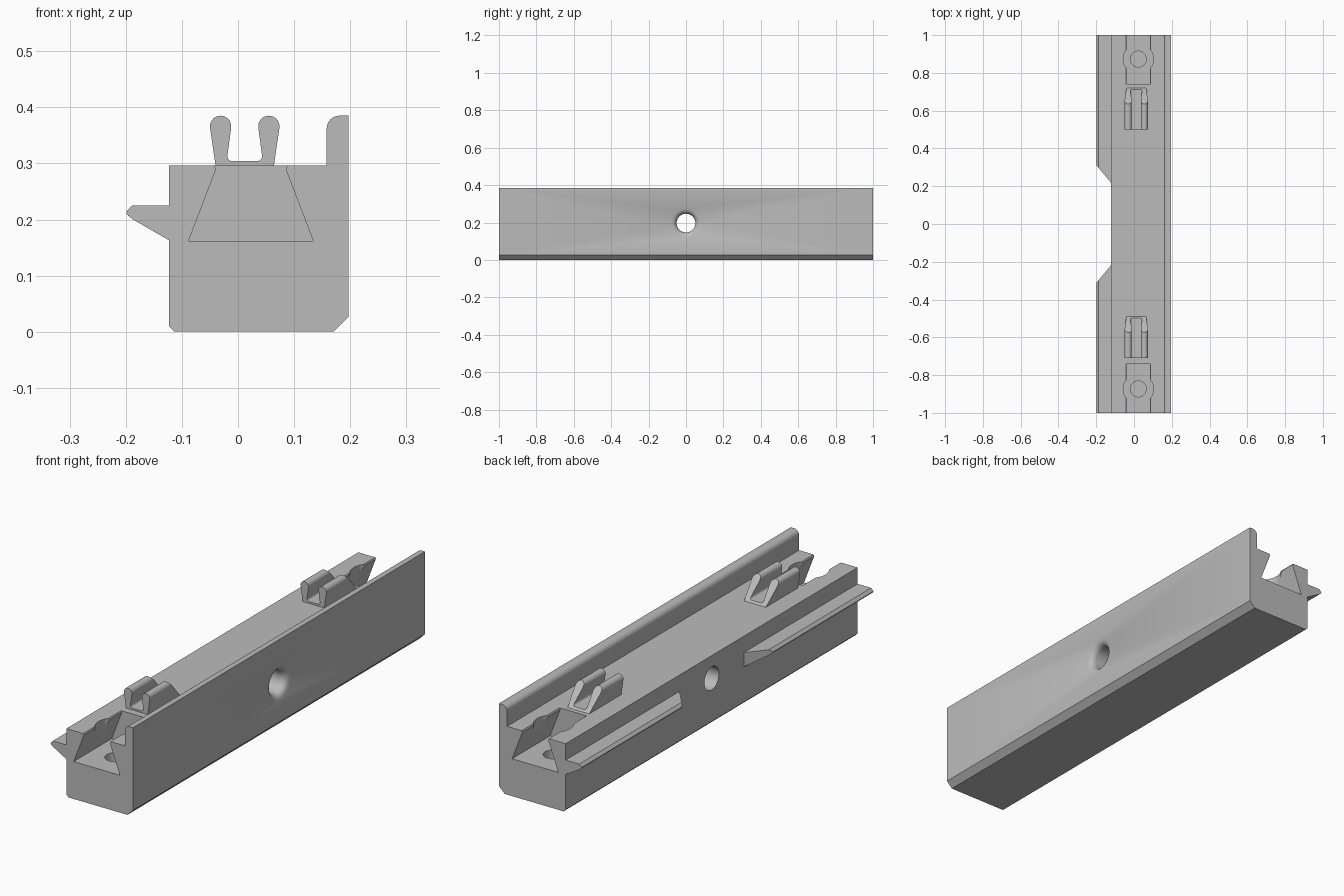
import bpy, bmesh, math
from mathutils import Matrix

cube = bpy.data.objects.get("Cube")
if cube:
    bpy.data.objects.remove(cube, do_unlink=True)

mat = bpy.data.materials.new("plain grey")
mat.use_nodes = True
grey = (0.5, 0.5, 0.5, 1)
mat.diffuse_color = grey
mat.node_tree.nodes["Principled BSDF"].inputs["Base Color"].default_value = grey


def arc(cx, cz, r, start, end, n=10):
    """Points on an arc, angles in degrees."""
    angles = [math.radians(start + (end - start) * i / n) for i in range(n + 1)]
    return [(cx + r * math.cos(a), cz + r * math.sin(a)) for a in angles]


def finish(name, bm):
    bmesh.ops.recalc_face_normals(bm, faces=bm.faces)
    mesh = bpy.data.meshes.new(name)
    bm.to_mesh(mesh)
    bm.free()
    mesh.materials.append(mat)
    obj = bpy.data.objects.new(name, mesh)
    bpy.context.collection.objects.link(obj)
    return obj


def prism(name, profile, y0, y1):
    """Sweep an x-z profile along y; each end is a function of (x, z)."""
    bm = bmesh.new()
    a = [bm.verts.new((x, y0(x, z), z)) for x, z in profile]
    b = [bm.verts.new((x, y1(x, z), z)) for x, z in profile]
    bm.faces.new(a)
    bm.faces.new(b)
    for i in range(len(a)):
        j = (i + 1) % len(a)
        bm.faces.new((a[i], a[j], b[j], b[i]))
    return finish(name, bm)


def lathe(name, profile, matrix, n=48):
    """Closed solid of revolution from (radius, height) points."""
    bm = bmesh.new()
    rings = [[bm.verts.new((r * math.cos(t), r * math.sin(t), h))
              for t in (2 * math.pi * k / n for k in range(n))] for r, h in profile]
    bm.faces.new(rings[0])
    bm.faces.new(rings[-1])
    for p, q in zip(rings, rings[1:]):
        for k in range(n):
            m = (k + 1) % n
            bm.faces.new((p[k], p[m], q[m], q[k]))
    bm.transform(matrix)
    return finish(name, bm)


def flat(y):
    return lambda x, z: y


def select(obj):
    bpy.ops.object.select_all(action='DESELECT')
    obj.select_set(True)
    bpy.context.view_layer.objects.active = obj


def cut(obj, cutter):
    select(obj)
    mod = obj.modifiers.new("cut", 'BOOLEAN')
    mod.operation = 'DIFFERENCE'
    mod.solver = 'EXACT'
    mod.object = cutter
    bpy.ops.object.modifier_apply(modifier=mod.name)
    bpy.data.objects.remove(cutter, do_unlink=True)


def smooth(obj):
    select(obj)
    bpy.ops.object.shade_smooth_by_angle(angle=math.radians(30))


# Main rail with chamfered base and raised, rounded side wall
body_profile = [(-0.123, 0.01), (-0.113, 0), (0.17, 0), (0.197, 0.027), (0.197, 0.385)]
body_profile += arc(0.181, 0.362, 0.023, 90, 180)
body_profile += [(0.158, 0.296), (-0.123, 0.296)]
body = prism("rail_body", body_profile, flat(-1), flat(1))

# Dovetail slots, access bores and blind screw holes at both ends
MID = 0.023
half = [(0.111, 0.162), (0.062, 0.29), (0.065, 0.296), (0.065, 0.4)]
slot = [(MID + w, z) for w, z in half] + [(MID - w, z) for w, z in reversed(half)]
for s in (-1, 1):
    cut(body, prism("slot_cutter", slot, flat(s * 0.74), flat(s * 1.1)))
    place = Matrix.Translation((MID, s * 0.873, 0))
    cut(body, lathe("bore_cutter", [(0.08, 0.17), (0.08, 0.35)], place))
    cut(body, lathe("screw_hole_cutter", [(0.042, 0.05), (0.042, 0.2)], place))

# Cross hole with a rounded mouth on the tall side
mouth = [(0.05, -0.3)] + arc(0.08, 0.167, 0.03, 180, 95, 8) + [(0.08, 0.198), (0.08, 0.25)]
cut(body, lathe("cross_hole_cutter", mouth,
                Matrix.Translation((0, 0, 0.197)) @ Matrix.Rotation(math.pi / 2, 4, 'Y')))
smooth(body)

# Side flanges with slanted inner ends
flange = [(-0.123, 0.225), (-0.188, 0.225), (-0.197, 0.216), (-0.199, 0.212),
          (-0.196, 0.207), (-0.187, 0.2), (-0.123, 0.163)]
for s, side in ((-1, "front"), (1, "back")):
    prism(side + "_flange", flange,
          lambda x, z: s * (0.22 + (-0.123 - x) * 1.2), flat(s))

# Two-prong clips, sloped on the rear end
CLIP = 0.012
prong = [(0.052, 0.296)] + arc(0.043, 0.366, 0.019, -8, 188, 14)
prong += arc(0.022, 0.313, 0.009, 0, -90, 5)
clip = [(CLIP + w, z) for w, z in prong] + [(CLIP - w, z) for w, z in reversed(prong)]
for start, side in ((-0.71, "front"), (0.5, "back")):
    smooth(prism(side + "_clip", clip, flat(start),
                 lambda x, z: start + 0.22 - (z - 0.296) * 0.95))
